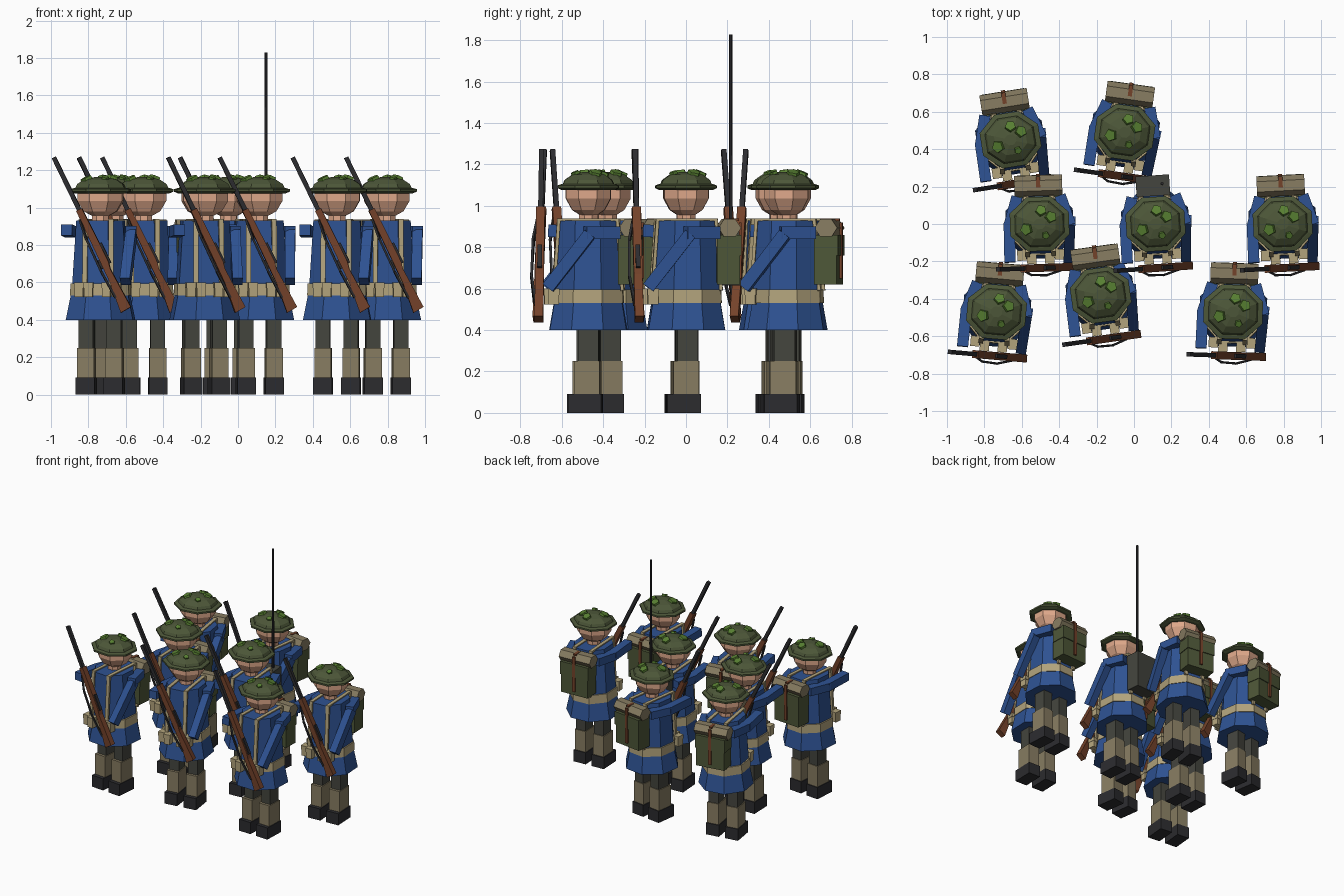
import bpy, bmesh, math
from mathutils import Matrix, Vector

if "Cube" in bpy.data.objects:
    bpy.data.objects.remove(bpy.data.objects["Cube"])


def material(name, r, g, b):
    lin = lambda c: ((c / 255 + 0.055) / 1.055) ** 2.4
    m = bpy.data.materials.new(name)
    m.diffuse_color = (lin(r), lin(g), lin(b), 1)
    m.use_nodes = True
    m.node_tree.nodes["Principled BSDF"].inputs["Base Color"].default_value = m.diffuse_color
    return m


BLUE = material("coat blue", 46, 82, 146)
SKIN = material("skin", 222, 168, 138)
HELM = material("helmet green", 76, 86, 56)
LEAF = material("leaf green", 88, 128, 50)
WEB = material("webbing tan", 178, 163, 124)
KHAKI = material("khaki cloth", 136, 125, 98)
BLACK = material("charcoal", 44, 44, 47)
GREY = material("dark grey", 68, 69, 62)
PACK = material("pack olive", 78, 87, 56)
WOOD = material("brown wood", 116, 66, 42)

parts = []  # (name, mesh, kind)


def finish(name, bm, mat, kind="all"):
    bmesh.ops.recalc_face_normals(bm, faces=bm.faces[:])
    me = bpy.data.meshes.new(name)
    bm.to_mesh(me)
    bm.free()
    me.materials.append(mat)
    parts.append((name, me, kind))


def box(name, mat, c, s, kind="all", top=1.0):
    bm = bmesh.new()
    bmesh.ops.create_cube(bm, size=1)
    for v in bm.verts:
        k = top if v.co.z > 0 else 1
        v.co = Vector((c[0] + v.co.x * s[0] * k, c[1] + v.co.y * s[1] * k, c[2] + v.co.z * s[2]))
    finish(name, bm, mat, kind)


def beam(name, mat, p, q, w, h, kind="all"):
    p, q = Vector(p), Vector(q)
    d = q - p
    bm = bmesh.new()
    bmesh.ops.create_cube(bm, size=1)
    mtx = Matrix.Translation((p + q) / 2) @ d.to_track_quat('Z', 'Y').to_matrix().to_4x4()
    bmesh.ops.transform(bm, matrix=mtx @ Matrix.Diagonal((w, h, d.length, 1)), verts=bm.verts[:])
    finish(name, bm, mat, kind)


def loft(name, mat, rings, n=8, c=(0, 0), kind="all", mtx=None, flat=True):
    """Stack of n-sided rings (rx, ry, z), capped at both ends."""
    bm = bmesh.new()
    k = 1 / math.cos(math.pi / n) if flat else 1
    ph = math.pi / n if flat else 0
    loops = []
    for rx, ry, z in rings:
        loops.append([bm.verts.new((c[0] + rx * k * math.cos(ph + 2 * math.pi * i / n),
                                    c[1] + ry * k * math.sin(ph + 2 * math.pi * i / n), z)) for i in range(n)])
    for a, b in zip(loops, loops[1:]):
        for i in range(n):
            bm.faces.new((a[i], a[(i + 1) % n], b[(i + 1) % n], b[i]))
    bm.faces.new(loops[0])
    bm.faces.new(loops[-1])
    if mtx:
        bmesh.ops.transform(bm, matrix=mtx, verts=bm.verts[:])
    finish(name, bm, mat, kind)


def prism(name, mat, pts, y0, y1):
    """Outline in x-z, extruded along y."""
    bm = bmesh.new()
    a = [bm.verts.new((x, y0, z)) for x, z in pts]
    b = [bm.verts.new((x, y1, z)) for x, z in pts]
    bm.faces.new(a)
    bm.faces.new(b)
    for i in range(len(pts)):
        j = (i + 1) % len(pts)
        bm.faces.new((a[i], a[j], b[j], b[i]))
    finish(name, bm, mat)


# legs
for s in (-1, 1):
    box("boot", BLACK, (s * 0.075, -0.015, 0.045), (0.1, 0.16, 0.09))
    box("gaiter", KHAKI, (s * 0.075, -0.005, 0.17), (0.09, 0.125, 0.16))
    box("trouser_leg", GREY, (s * 0.075, 0.002, 0.33), (0.078, 0.1, 0.18))

# coat, belt and skirt
loft("coat_skirt", BLUE, [(0.18, 0.185, 0.40), (0.152, 0.162, 0.54)])
loft("coat_body", BLUE, [(0.15, 0.16, 0.53), (0.125, 0.145, 0.93)])
loft("belt", WEB, [(0.158, 0.169, 0.53), (0.155, 0.166, 0.595)])

# pouches and shoulder straps
for s in (-1, 1):
    for x in (0.048, 0.1):
        y = -0.185 if x < 0.08 else -0.165
        box("pouch", WEB, (s * x, y, 0.56), (0.045, 0.05, 0.075))
        box("pouch_flap", WEB, (s * x, y, 0.585), (0.05, 0.056, 0.03))
    beam("front_strap", WEB, (s * 0.07, -0.166, 0.59), (s * 0.068, -0.142, 0.935), 0.026, 0.016)
    beam("back_strap", WEB, (s * 0.07, 0.166, 0.59), (s * 0.068, 0.142, 0.935), 0.026, 0.016)
    box("shoulder_strap", WEB, (s * 0.068, 0, 0.932), (0.026, 0.298, 0.012))

# arms
AZ = 0.87
for s in (-1, 1):
    beam("upper_arm", BLUE, (s * 0.115, 0.15, AZ), (s * 0.165, -0.01, AZ), 0.06, 0.06)
beam("left_forearm", BLUE, (0.165, 0.012, AZ - 0.005), (0.15, -0.19, 0.605), 0.055, 0.06)
beam("right_forearm", BLUE, (-0.162, 0.01, AZ), (-0.165, -0.2, AZ + 0.01), 0.06, 0.06)

# head and helmet
loft("neck", SKIN, [(0.045, 0.045, 0.92), (0.045, 0.045, 0.98)])
loft("head", SKIN, [(0.04, 0.038, 0.953), (0.088, 0.078, 0.98), (0.12, 0.107, 1.035), (0.12, 0.107, 1.09)])
loft("helmet_brim", HELM, [(0.135, 0.125, 1.075), (0.158, 0.145, 1.085), (0.158, 0.145, 1.098), (0.135, 0.125, 1.105)])
loft("helmet_dome", HELM, [(0.136, 0.126, 1.095), (0.122, 0.112, 1.125), (0.085, 0.078, 1.15), (0.03, 0.028, 1.163)])
for x, y, z, r, a in ((0.01, 0.07, 1.152, 0.033, 0.3), (0.06, 0.035, 1.153, 0.034, 1.1),
                      (-0.07, -0.025, 1.15, 0.036, 2.0), (0.03, -0.06, 1.152, 0.022, 0.7)):
    tilt = Vector((x, y, 0.16)).to_track_quat('Z', 'Y').to_matrix().to_4x4()
    loft("leaf", LEAF, [(r, r, -0.012), (r * 0.9, r * 0.9, 0.014)], 5, flat=False,
         mtx=Matrix.Translation((x, y, z)) @ tilt @ Matrix.Rotation(a, 4, 'Z'))

# rifle, slanted across the chest: u runs from muzzle to butt, v is across
MUZ, BUTT, RY = Vector((-0.23, 1.268)), Vector((0.165, 0.458)), -0.235
U = (BUTT - MUZ).normalized()
V = Vector((U.y, -U.x))


def rp(u, v):
    return tuple(MUZ + U * u + V * v)


def rp3(u, v, y):
    p = rp(u, v)
    return (p[0], RY + y, p[1])


beam("barrel", BLACK, rp3(0, 0, 0), rp3(0.6, 0, 0), 0.024, 0.024)
prism("rifle_stock", WOOD, [rp(*p) for p in ((0.31, -0.017), (0.55, -0.02), (0.63, -0.02), (0.67, -0.012),
      (0.9, -0.022), (0.905, 0.04), (0.74, 0.022), (0.62, 0.02), (0.31, 0.017))], RY - 0.021, RY + 0.021)
beam("receiver", BLACK, rp3(0.52, -0.02, 0), rp3(0.64, -0.02, 0), 0.022, 0.022)
beam("trigger_guard", BLACK, rp3(0.6, 0.026, 0), rp3(0.65, 0.026, 0), 0.012, 0.018)
sling = [(0.36, 0.018, -0.015), (0.47, 0.032, -0.036), (0.66, 0.036, -0.04), (0.82, 0.03, -0.018)]
for a, b in zip(sling, sling[1:]):
    beam("sling", BLACK, rp3(*a), rp3(*b), 0.012, 0.012)

# pack with bedroll
box("pack", PACK, (0, 0.2, 0.74), (0.22, 0.11, 0.24), "pack")
box("pack_flap", PACK, (0, 0.204, 0.81), (0.23, 0.116, 0.1), "pack")
turn = Matrix.Translation((0, 0.205, 0.893)) @ Matrix.Rotation(math.pi / 2, 4, 'Y')
loft("bedroll", KHAKI, [(0.042, 0.048, -0.128), (0.042, 0.048, 0.128)], 6, kind="pack", mtx=turn)
box("pack_strap", WOOD, (0, 0.262, 0.785), (0.022, 0.012, 0.27), "pack")
box("roll_strap", WOOD, (0, 0.225, 0.932), (0.022, 0.06, 0.012), "pack")

# radio with antenna
box("radio", GREY, (0, 0.205, 0.76), (0.18, 0.11, 0.29), "radio")
loft("antenna", BLACK, [(0.008, 0.008, 0.89), (0.007, 0.007, 1.828)], 6, (0.05, 0.213), "radio")

# squad: x, y, turn in degrees, load
squad = [(-0.66, 0.45, 9, "pack"), (-0.05, 0.49, -8, "pack"), (-0.505, 0.0, 2, "pack"),
         (0.115, 0.0, 4, "radio"), (0.795, 0.0, 3, "pack"), (-0.735, -0.47, -5, "pack"),
         (-0.178, -0.38, 8, "pack"), (0.53, -0.47, -2, "pack")]
for i, (x, y, deg, load) in enumerate(squad):
    for name, me, kind in parts:
        if kind in ("all", load):
            ob = bpy.data.objects.new(f"soldier_{i + 1}_{name}", me)
            ob.matrix_world = Matrix.Translation((x, y, 0)) @ Matrix.Rotation(math.radians(deg), 4, 'Z')
            bpy.context.collection.objects.link(ob)
